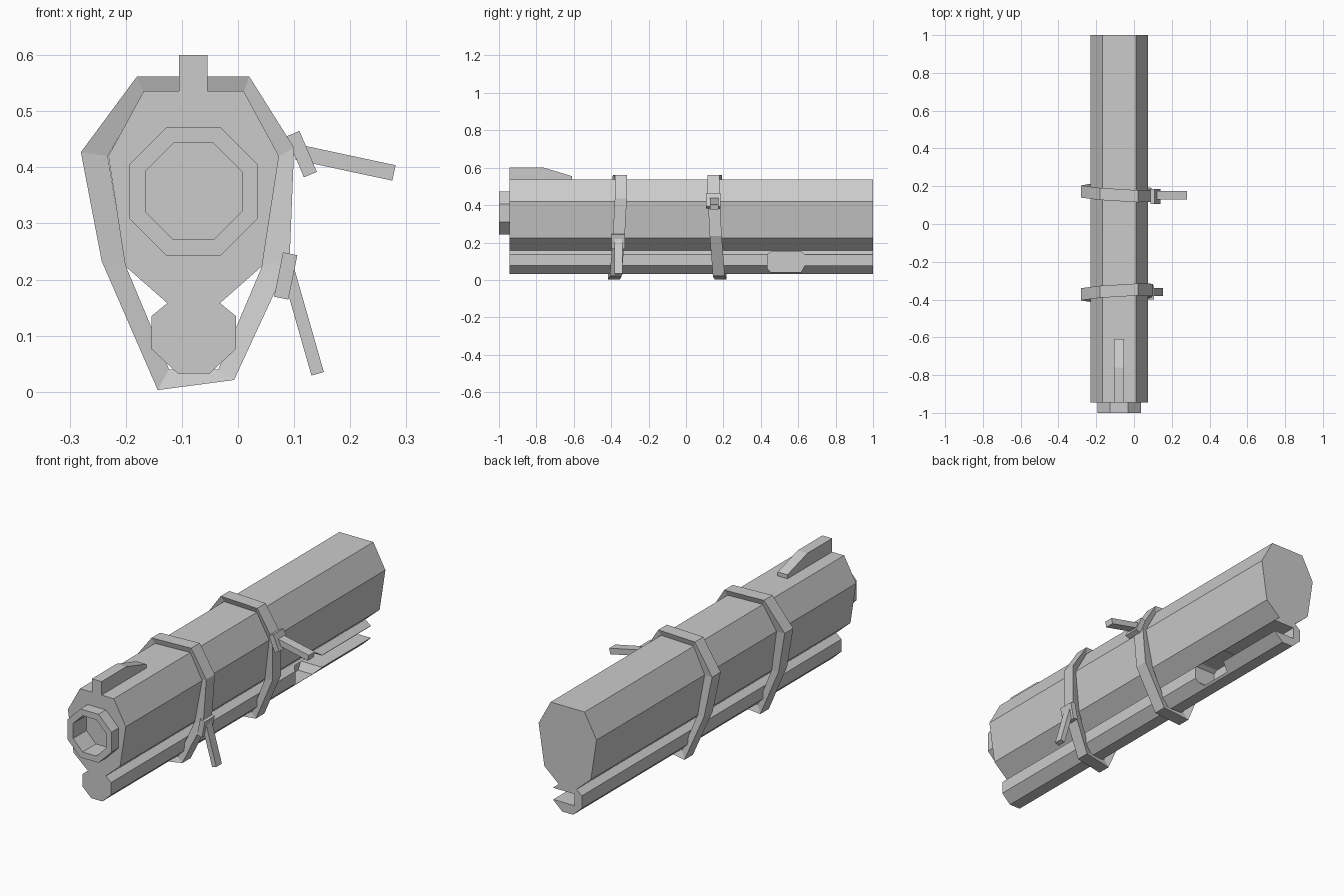
import bpy, bmesh, math
from mathutils import Matrix, Vector

if "Cube" in bpy.data.objects:
    bpy.data.objects.remove(bpy.data.objects["Cube"])

CX = -0.079  # centre line of the long body


def finish(name, bm):
    bmesh.ops.recalc_face_normals(bm, faces=bm.faces)
    mesh = bpy.data.meshes.new(name)
    bm.to_mesh(mesh)
    bm.free()
    ob = bpy.data.objects.new(name, mesh)
    bpy.context.collection.objects.link(ob)
    return ob


def prism(name, pts, a, b, axis='y'):
    """Extrude a profile: (x, z) along y, or (y, z) along x."""
    place = (lambda u, v, t: (u, t, v)) if axis == 'y' else (lambda u, v, t: (t, u, v))
    bm = bmesh.new()
    r0 = [bm.verts.new(place(u, v, a)) for u, v in pts]
    r1 = [bm.verts.new(place(u, v, b)) for u, v in pts]
    bm.faces.new(r0)
    bm.faces.new(r1)
    n = len(pts)
    for i in range(n):
        j = (i + 1) % n
        bm.faces.new((r0[i], r0[j], r1[j], r1[i]))
    return finish(name, bm)


def octagon(apothem, z=0.357):
    r = apothem / math.cos(math.pi / 8)
    return [(CX + r * math.cos(math.pi / 8 + i * math.pi / 4),
             z + r * math.sin(math.pi / 8 + i * math.pi / 4)) for i in range(8)]


def cut(ob, cutter):
    cutter.hide_render = True
    mod = ob.modifiers.new("cut", 'BOOLEAN')
    mod.operation = 'DIFFERENCE'
    mod.solver = 'EXACT'
    mod.object = cutter
    bpy.context.view_layer.objects.active = ob
    bpy.ops.object.modifier_apply(modifier=mod.name)
    bpy.data.objects.remove(cutter)


def bar(name, p, q, thick, width, y):
    """Box running from p to q in the xz plane, centred at y."""
    p, q = Vector((p[0], y, p[1])), Vector((q[0], y, q[1]))
    d = q - p
    bm = bmesh.new()
    m = (Matrix.Translation((p + q) / 2)
         @ Matrix.Rotation(math.atan2(-d.z, d.x), 4, 'Y')
         @ Matrix.Diagonal((d.length, width, thick, 1)))
    bmesh.ops.create_cube(bm, size=1, matrix=m)
    return finish(name, bm)


# main body with the lower tube, one mirrored profile
half = [(0.089, 0.536), (0.152, 0.42), (0.122, 0.224), (0.047, 0.158),
        (0.075, 0.135), (0.075, 0.076), (0.029, 0.033)]
profile = [(CX + x, z) for x, z in half] + [(CX - x, z) for x, z in reversed(half)]
body = prism("body", profile, -0.945, 1.0)

# side opening and slot to the rear of the lower tube
opening = [(0.435, 0.06), (0.455, 0.042), (0.615, 0.042), (0.635, 0.078),
           (0.635, 0.135), (0.615, 0.15), (0.455, 0.15), (0.435, 0.138)]
cut(body, prism("opening_cutter", opening, -0.115, 0.03, 'x'))
slot = [(0.6, 0.078), (1.1, 0.078), (1.1, 0.133), (0.6, 0.133)]
cut(body, prism("slot_cutter", slot, -0.115, 0.03, 'x'))

# muzzle ring and bore
cut(body, prism("bore_cutter_a", octagon(0.086), -1.1, -0.90))
muzzle = prism("muzzle_ring", octagon(0.115), -1.0, -0.945)
cut(muzzle, prism("bore_cutter_b", octagon(0.086), -1.1, -0.90))

# front sight
prism("front_sight", [(-0.945, 0.53), (-0.945, 0.6), (-0.76, 0.6),
                      (-0.61, 0.555), (-0.61, 0.53)], -0.105, -0.054, 'x')

# straps: slanted loops with a section that narrows inward
outer = [(-0.18, 0.562), (0.02, 0.562), (0.1, 0.435), (0.092, 0.235),
         (-0.007, 0.021), (-0.143, 0.003), (-0.243, 0.233), (-0.28, 0.427)]
inner = [(-0.167, 0.534), (0.01, 0.534), (0.073, 0.42), (0.043, 0.224),
         (-0.035, 0.04), (-0.123, 0.04), (-0.2, 0.224), (-0.232, 0.42)]


def strap(name, y0, s):
    def at(p, w):
        y = y0 + s * (0.06 * (p[0] - CX) + 0.05 * (p[1] - 0.56)) + w
        return (p[0], y, p[1])
    bm = bmesh.new()
    rings = []
    for o, i in zip(outer, inner):
        rings.append([bm.verts.new(at(p, w)) for p, w in
                      ((o, -0.032), (o, 0.032), (i, 0.022), (i, -0.022))])
    for k, a in enumerate(rings):
        b = rings[(k + 1) % len(rings)]
        for c in range(4):
            d = (c + 1) % 4
            bm.faces.new((a[c], a[d], b[d], b[c]))
    return finish(name, bm)


strap("front_strap", -0.353, 1)
strap("rear_strap", 0.153, -1)

# buckles and loose strap ends
bar("front_buckle", (0.093, 0.246), (0.077, 0.167), 0.026, 0.074, -0.362)
bar("front_strap_end", (0.084, 0.235), (0.142, 0.032), 0.023, 0.042, -0.36)
bar("rear_buckle", (0.098, 0.46), (0.129, 0.387), 0.025, 0.078, 0.146)
bar("rear_strap_end", (0.105, 0.427), (0.278, 0.39), 0.028, 0.045, 0.152)
